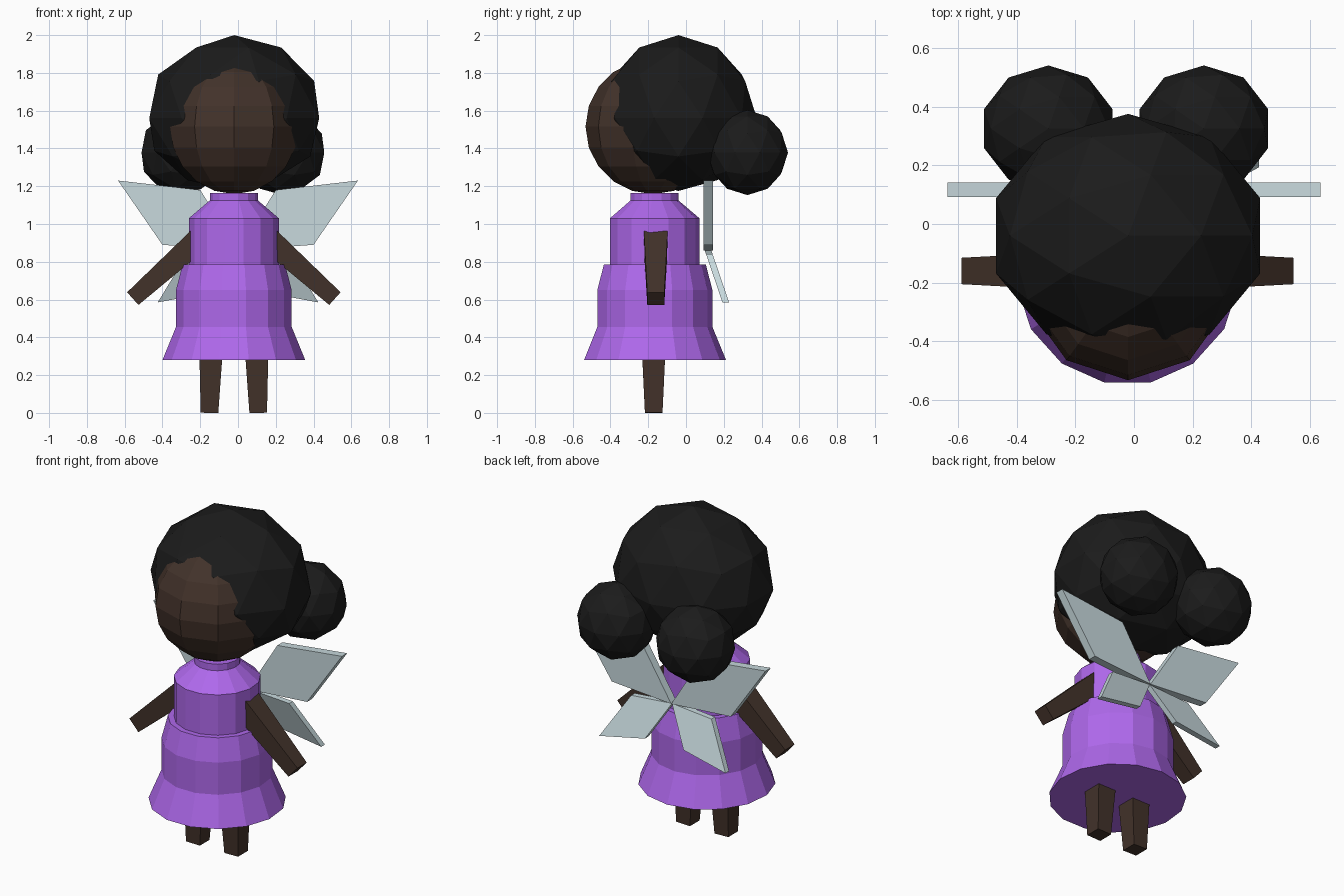
import bpy, bmesh
from math import sin, cos, pi
from mathutils import Vector, Matrix

if "Cube" in bpy.data.objects:
    bpy.data.objects.remove(bpy.data.objects["Cube"])

CX, CY = -0.022, -0.168   # body axis


def material(name, rgb):
    m = bpy.data.materials.new(name)
    m.diffuse_color = (*rgb, 1)
    m.use_nodes = True
    m.node_tree.nodes["Principled BSDF"].inputs["Base Color"].default_value = m.diffuse_color
    return m


PURPLE = material("purple", (0.43, 0.14, 0.84))
SKIN = material("skin", (0.055, 0.032, 0.023))
HAIR = material("black", (0.011, 0.011, 0.011))
WING = material("pale_blue", (0.58, 0.70, 0.73))


def finish(name, bm, mat):
    bmesh.ops.remove_doubles(bm, verts=bm.verts, dist=1e-5)
    bmesh.ops.recalc_face_normals(bm, faces=bm.faces)
    me = bpy.data.meshes.new(name)
    bm.to_mesh(me)
    bm.free()
    me.materials.append(mat)
    ob = bpy.data.objects.new(name, me)
    bpy.context.collection.objects.link(ob)
    return ob


def skin_rings(bm, rings):
    """Join rings of points and close both ends."""
    loops = [[bm.verts.new(p) for p in ring] for ring in rings]
    n = len(loops[0])
    for a, b in zip(loops, loops[1:]):
        for i in range(n):
            j = (i + 1) % n
            bm.faces.new((a[i], a[j], b[j], b[i]))
    bm.faces.new(loops[0])
    bm.faces.new(loops[-1])


def lathe(name, profile, sides, mat, centre=(CX, CY)):
    bm = bmesh.new()
    skin_rings(bm, [[(centre[0] + r * sin(2 * pi * i / sides),
                      centre[1] + r * cos(2 * pi * i / sides), z)
                     for i in range(sides)] for r, z in profile])
    return finish(name, bm, mat)


def limb(name, start, end, w0, w1, mat):
    """Tapered square bar between two points."""
    a, b = Vector(start), Vector(end)
    side = Vector((0, 1, 0))
    other = (b - a).cross(side).normalized()
    corners = ((-1, -1), (1, -1), (1, 1), (-1, 1))
    bm = bmesh.new()
    skin_rings(bm, [[p + (side * u + other * v) * w / 2 for u, v in corners]
                    for p, w in ((a, w0), (b, w1))])
    return finish(name, bm, mat)


def ico(name, centre, up, down, rx, ry, mat):
    bm = bmesh.new()
    bmesh.ops.create_icosphere(bm, subdivisions=2, radius=1)
    for v in bm.verts:
        x, y, z = v.co
        v.co = Vector(centre) + Vector((x * rx, y * ry, z * (up if z > 0 else down)))
    return finish(name, bm, mat)


# dress: flared skirt and bodice with collar
lathe("skirt", [(0.38, 0.28), (0.308, 0.455), (0.308, 0.65), (0.273, 0.785)], 15, PURPLE)
lathe("bodice", [(0.24, 0.74), (0.24, 1.03), (0.128, 1.125), (0.128, 1.165)], 15, PURPLE)

# head: ten-sided ball
R = 0.357
lathe("head", [(max(R * sin(pi * k / 10), 0.0001), 1.515 - R * cos(pi * k / 10))
               for k in range(11)], 10, SKIN, (-0.02, -0.175))

# hair cap and two buns
ico("hair", (-0.02, -0.04, 1.56), 0.44, 0.385, 0.473, 0.415, HAIR)
for side, x in (("left", -0.292), ("right", 0.238)):
    ico(side + "_bun", (x, 0.325, 1.378), 0.225, 0.225, 0.23, 0.215, HAIR)

# arms and legs
for side, s in (("left", -1), ("right", 1)):
    limb(side + "_arm", (CX + s * 0.15, -0.16, 0.95),
         (CX + s * 0.535, -0.16, 0.605), 0.13, 0.09, SKIN)
    limb(side + "_leg", (CX + s * 0.12, -0.171, 0.36),
         (CX + s * 0.129, -0.171, 0.0), 0.127, 0.093, SKIN)


def wing(name, outline, thick, lean):
    bm = bmesh.new()
    skin_rings(bm, [[(x, 0.117 + t + lean * max(0, 0.86 - z), z) for x, z in outline]
                    for t in (-thick / 2, thick / 2)])
    return finish(name, bm, WING)


# four kite-shaped wings meeting behind the waist
for side, s in (("left", -1), ("right", 1)):
    wing(side + "_upper_wing", [(0, 0.86), (s * 0.4, 0.89), (s * 0.635, 1.23),
                                (s * 0.2, 1.18)], 0.05, 0)
    wing(side + "_lower_wing", [(0, 0.86), (s * 0.27, 0.84), (s * 0.425, 0.585),
                                (s * 0.13, 0.64)], 0.035, 0.34)
